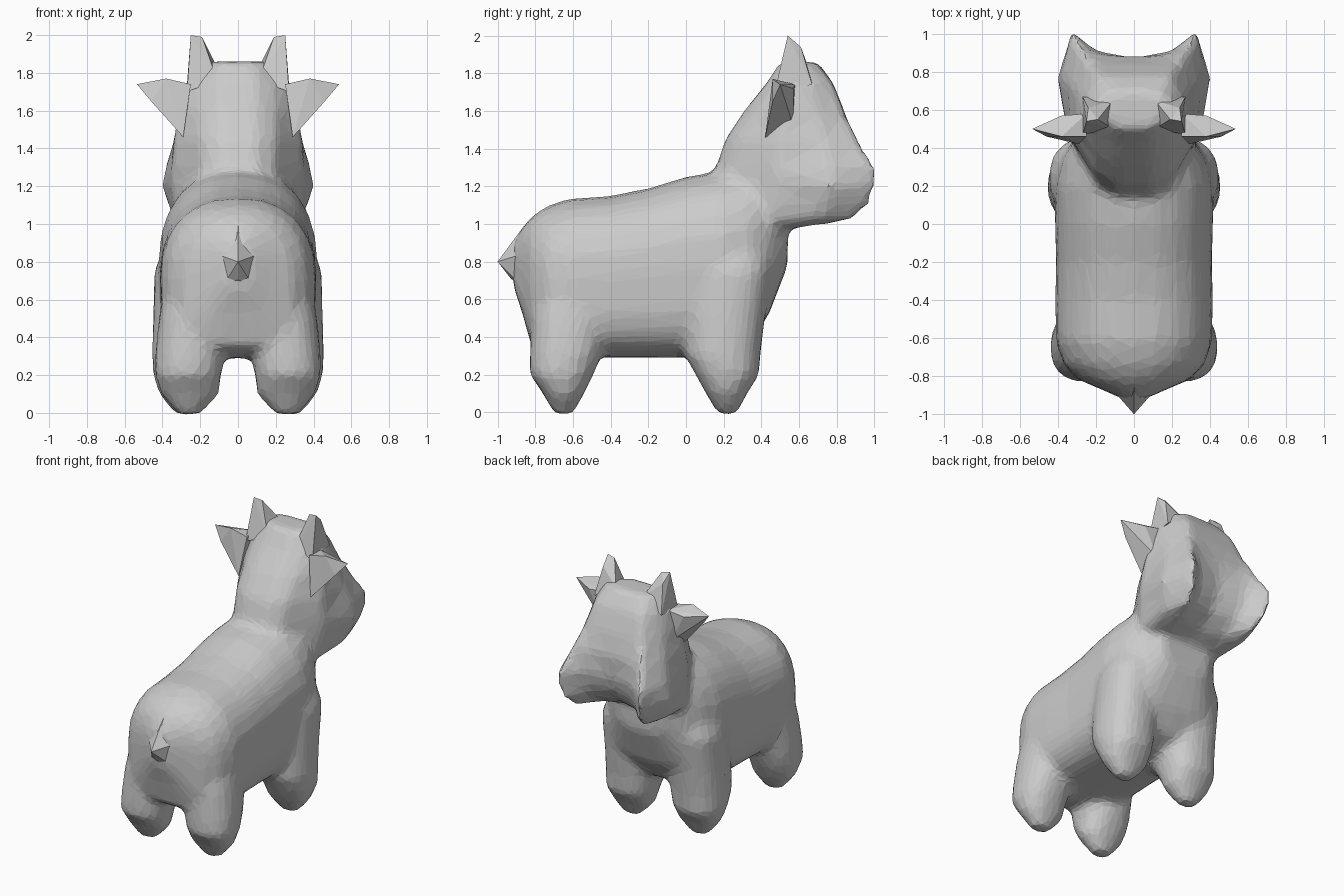
import bpy, bmesh, math

if "Cube" in bpy.data.objects:
    bpy.data.objects.remove(bpy.data.objects["Cube"])


def superring(bm, rx, ry, place, n_top=2.3, n_low=2.3, count=24):
    """Squarish ring; place(u, v) turns plane coordinates into a 3D point."""
    ring = []
    for i in range(count):
        a = 2 * math.pi * i / count
        c, s = math.cos(a), math.sin(a)
        n = n_top if s >= 0 else n_low
        u = rx * math.copysign(abs(c) ** (2 / n), c)
        v = ry * math.copysign(abs(s) ** (2 / n), s)
        ring.append(bm.verts.new(place(u, v)))
    return ring


def skin(bm, rings):
    for a, b in zip(rings, rings[1:]):
        for i in range(len(a)):
            j = (i + 1) % len(a)
            bm.faces.new((a[i], a[j], b[j], b[i]))
    bm.faces.new(rings[0][::-1])
    bm.faces.new(rings[-1])


def finish(name, bm):
    bmesh.ops.triangulate(bm, faces=bm.faces[:])
    bmesh.ops.recalc_face_normals(bm, faces=bm.faces[:])
    mesh = bpy.data.meshes.new(name)
    bm.to_mesh(mesh)
    bm.free()
    obj = bpy.data.objects.new(name, mesh)
    bpy.context.collection.objects.link(obj)
    return obj


def hull(name, points, side=1):
    bm = bmesh.new()
    for x, y, z in points:
        bm.verts.new((x * side, y, z))
    bmesh.ops.convex_hull(bm, input=bm.verts[:])
    return finish(name, bm)


bm = bmesh.new()

# Torso: y, bottom, top, half width (rounded back, squarer belly)
TORSO = [(-.92, .68, .90, .06), (-.87, .53, .98, .17), (-.82, .35, 1.04, .29),
         (-.74, .31, 1.095, .37), (-.62, .29, 1.135, .41), (-.40, .29, 1.15, .415),
         (-.20, .29, 1.19, .41), (0, .29, 1.25, .415), (.20, .31, 1.285, .42),
         (.34, .37, 1.30, .385), (.44, .52, 1.30, .32), (.54, .78, 1.25, .20)]
skin(bm, [superring(bm, w, (t - b) / 2, lambda u, v, y=y, c=(t + b) / 2: (u, y, c + v), 2.3, 3.5)
          for y, b, t, w in TORSO])

# Legs: z, centre x, centre y, half width, half depth
REAR = [(-.01, .26, -.65, .06, .05), (.1, .255, -.65, .155, .11), (.2, .265, -.66, .175, .17),
        (.3, .255, -.64, .185, .19), (.5, .24, -.61, .18, .21), (.75, .21, -.57, .17, .2)]
FRONT = [(-.01, .27, .22, .06, .05), (.1, .265, .215, .155, .11), (.2, .27, .22, .18, .17),
         (.3, .26, .195, .195, .20), (.5, .255, .21, .195, .21), (.75, .24, .25, .205, .21),
         (.95, .19, .25, .17, .19)]
for rows in (REAR, FRONT):
    for s in (-1, 1):
        skin(bm, [superring(bm, rx, ry, lambda u, v, z=z, x=x, y=y: (s * (x + u), y + v, z))
                  for z, x, y, rx, ry in rows])

# Neck and head slices: z, back y, back width, side y, side width,
# cheek width, muzzle corner y, corner width, hollow face centre y
HEAD = [(.98, .16, .18, .40, .30, .28, .62, .22, .56),
        (1.02, .14, .18, .44, .32, .34, .90, .28, .66),
        (1.10, .10, .18, .47, .34, .37, .98, .30, .79),
        (1.20, .10, .18, .48, .35, .405, 1.01, .33, .85),
        (1.30, .16, .19, .48, .35, .385, 1.02, .33, .875),
        (1.45, .21, .20, .50, .34, .34, .92, .28, .88),
        (1.60, .31, .20, .52, .32, .30, .84, .23, .84),
        (1.75, .43, .20, .56, .28, .25, .78, .19, .78),
        (1.86, .50, .16, .58, .21, .19, .69, .15, .70)]
rings = []
for z, yb, wb, ys, ws, wk, yc, wc, yf in HEAD:
    half = [(wb * .5, yb), (wb, yb + .06), (ws, ys), (wk, ys + (yc - ys) * .55),
            (wc, yc), (wc * .6, yf + (yc - yf) * .25)]
    loop = [(0, yb)] + half + [(0, yf)] + [(-x, y) for x, y in half[::-1]]
    rings.append([bm.verts.new((x, y, z)) for x, y in loop])
skin(bm, rings)

# Fuse into one soft body, then reduce to irregular facets
body = finish("animal_body", bm)
rm = body.modifiers.new("fuse", 'REMESH')
rm.mode = 'VOXEL'
rm.voxel_size = .025
sm = body.modifiers.new("soften", 'SMOOTH')
sm.factor = .5
sm.iterations = 12
dc = body.modifiers.new("facets", 'DECIMATE')
dc.ratio = .12

# Horns and ears
HORN = [(.11, .50, 1.76), (.27, .47, 1.70), (.27, .67, 1.74), (.11, .65, 1.83),
        (.18, .56, 1.96), (.25, .54, 2.0), (.24, .61, 1.94), (.19, .55, 1.99)]
EAR = [(.25, .46, 1.74), (.25, .58, 1.74), (.29, .42, 1.46), (.28, .57, 1.52),
       (.38, .46, 1.77), (.38, .57, 1.72), (.46, .46, 1.65), (.535, .50, 1.74)]
for side, label in ((-1, "left"), (1, "right")):
    hull(label + "_horn", HORN, side)
    hull(label + "_ear", EAR, side)

# Pointed tail spreading onto the rump
hull("tail", [(0, -1, .8), (0, -.93, .885), (0, -.86, .99), (-.14, -.84, .85), (.14, -.84, .85),
              (-.1, -.84, .64), (.1, -.84, .64), (0, -.93, .71)])
